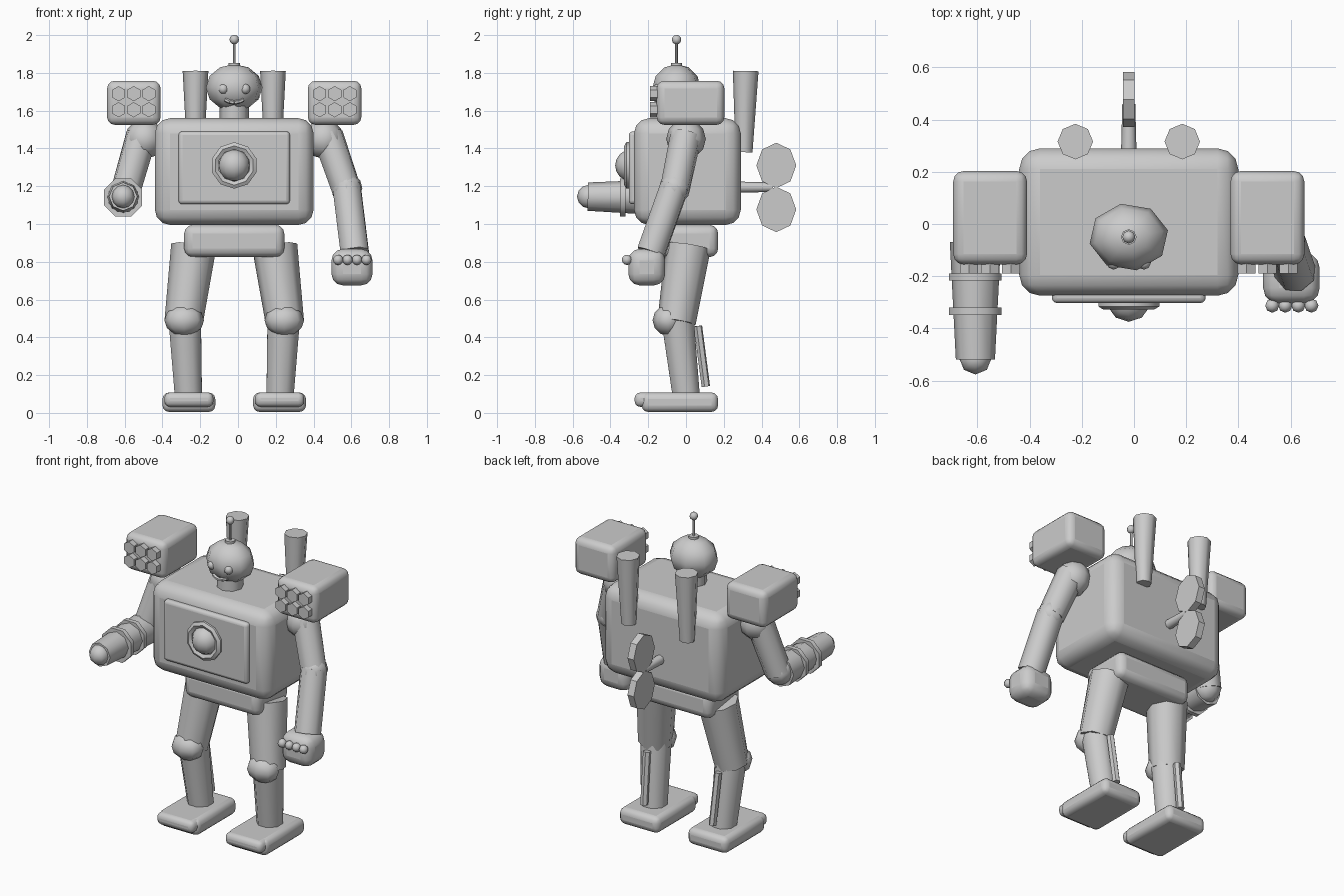
import bpy, bmesh, math
from mathutils import Vector, Matrix

if "Cube" in bpy.data.objects:
    bpy.data.objects.remove(bpy.data.objects["Cube"])

CX = -0.02  # body centre line


def finish(name, bm, matrix, angle=50, bevel=0.0):
    mesh = bpy.data.meshes.new(name)
    bm.to_mesh(mesh)
    bm.free()
    mesh.transform(matrix)
    ob = bpy.data.objects.new(name, mesh)
    bpy.context.collection.objects.link(ob)
    if bevel:
        mod = ob.modifiers.new("bevel", 'BEVEL')
        mod.width = bevel
        mod.segments = 3
        mod.limit_method = 'NONE'
    bpy.ops.object.select_all(action='DESELECT')
    ob.select_set(True)
    bpy.context.view_layer.objects.active = ob
    bpy.ops.object.shade_smooth_by_angle(angle=math.radians(angle))
    return ob


def box(name, lo, hi, bevel):
    lo, hi = Vector(lo), Vector(hi)
    bm = bmesh.new()
    bmesh.ops.create_cube(bm, size=1)
    m = Matrix.Translation((lo + hi) / 2) @ Matrix.Diagonal((*(hi - lo), 1))
    return finish(name, bm, m, bevel=bevel)


def rod(name, a, b, r1, r2=None, sides=8, angle=50):
    a, b = Vector(a), Vector(b)
    bm = bmesh.new()
    bmesh.ops.create_cone(bm, cap_ends=True, segments=sides, radius1=r1,
                          radius2=r1 if r2 is None else r2, depth=(b - a).length)
    rot = (b - a).to_track_quat('Z', 'Y').to_matrix().to_4x4()
    return finish(name, bm, Matrix.Translation((a + b) / 2) @ rot, angle)


def ball(name, c, r, seg=8, rings=6, rot=None):
    r = (r, r, r) if isinstance(r, float) else r
    bm = bmesh.new()
    bmesh.ops.create_uvsphere(bm, u_segments=seg, v_segments=rings, radius=1)
    m = Matrix.Translation(c) @ Matrix.Diagonal((*r, 1)) @ (rot or Matrix())
    return finish(name, bm, m, 65)


def ring(name, c, major, minor, n=8, k=4):
    # torus around the y axis
    bm = bmesh.new()
    grid = []
    for i in range(n):
        a = math.tau * (i + 0.5) / n
        row = []
        for j in range(k):
            t = math.tau * (j + 0.5) / k
            r = major + minor * math.cos(t)
            row.append(bm.verts.new((r * math.cos(a), minor * math.sin(t), r * math.sin(a))))
        grid.append(row)
    for i in range(n):
        for j in range(k):
            p, q = grid[i], grid[(i + 1) % n]
            bm.faces.new((p[j], q[j], q[(j + 1) % k], p[(j + 1) % k]))
    bmesh.ops.recalc_face_normals(bm, faces=bm.faces)
    return finish(name, bm, Matrix.Translation(c))


# Torso, chest plate, pelvis
box("torso", (CX - 0.42, -0.275, 0.995), (CX + 0.42, 0.29, 1.56), 0.08)
box("chest_plate", (CX - 0.295, -0.303, 1.105), (CX + 0.295, -0.24, 1.49), 0.02)
box("pelvis", (CX - 0.265, -0.15, 0.825), (CX + 0.265, 0.17, 0.995), 0.045)

# Chest light
ring("chest_light_ring", (CX, -0.305, 1.31), 0.104, 0.022, 10, 6)
ball("chest_light", (CX, -0.29, 1.31), 0.085, 10, 8)

# Neck, head and face
rod("neck", (CX, -0.05, 1.52), (CX, -0.05, 1.65), 0.077)
ball("head", (CX, -0.05, 1.722), (0.153, 0.13, 0.124), 8, 6, Matrix.Rotation(0.2, 4, 'Z'))
mouth_pts = [(CX + 0.012 * i, -0.158 + 0.0006 * i * i, 1.643 + 0.0009 * i * i) for i in range(-4, 5, 2)]
for i in range(4):
    rod("mouth", mouth_pts[i], mouth_pts[i + 1], 0.011, sides=6)

# Antenna
rod("antenna_base", (CX, -0.05, 1.825), (CX, -0.05, 1.853), 0.03)
rod("antenna_rod", (CX, -0.05, 1.84), (CX, -0.05, 1.97), 0.007, sides=6)
ball("antenna_tip", (CX, -0.05, 1.976), 0.025)

# Wind-up key on the back
rod("key_shaft", (CX, 0.26, 1.195), (CX, 0.46, 1.195), 0.03, 0.025)
for z in (1.31, 1.077):
    blade = rod("key_blade", (-0.022, 0, 0), (0.022, 0, 0), 0.12, angle=30)
    blade.data.transform(Matrix.Translation((CX, 0.478, z)) @ Matrix.Diagonal((1, 0.88, 1, 1)))

for s in (-1, 1):
    def P(x, y, z):
        return (CX + s * x, y, z)

    def side_box(name, x0, x1, y0, y1, z0, z1, bevel):
        xs = sorted((CX + s * x0, CX + s * x1))
        box(name, (xs[0], y0, z0), (xs[1], y1, z1), bevel)

    ball("eye", P(0.058, -0.148, 1.715), 0.027)
    rod("exhaust_stack", P(0.205, 0.307, 1.38), P(0.205, 0.316, 1.81), 0.045, 0.068)

    # Missile pods with two rows of three tubes
    side_box("shoulder_pod", 0.39, 0.673, -0.155, 0.203, 1.525, 1.758, 0.04)
    for x in (0.452, 0.532, 0.612):
        for z in (1.605, 1.69):
            rod("pod_tube", P(x, -0.13, z), P(x, -0.19, z), 0.04, sides=6, angle=30)

    # Legs
    rod("thigh", P(0.215, 0.012, 0.88), P(0.268, -0.05, 0.48), 0.12, 0.102)
    ball("knee", P(0.265, -0.095, 0.49), (0.105, 0.082, 0.082))
    rod("shin", P(0.262, -0.045, 0.5), P(0.243, 0.0, 0.1), 0.093, 0.078)
    rod("calf_piston", P(0.25, 0.063, 0.46), P(0.24, 0.105, 0.14), 0.023, sides=6)
    side_box("foot", 0.1, 0.38, -0.235, 0.17, 0.005, 0.108, 0.035)
    side_box("toe_cap", 0.11, 0.37, -0.272, -0.12, 0.032, 0.108, 0.03)
    ball("shoulder", P(0.475, 0.0, 1.45), 0.105)

# Arm with fist
rod("fist_upper_arm", (0.475, 0.0, 1.47), (0.575, -0.06, 1.18), 0.085, 0.08)
ball("fist_elbow", (0.575, -0.06, 1.19), 0.083)
rod("fist_forearm", (0.575, -0.06, 1.2), (0.618, -0.185, 0.85), 0.08)
box("fist", (0.495, -0.305, 0.675), (0.712, -0.11, 0.868), 0.06)
for i in range(4):
    ball("knuckle", (0.53 + 0.05 * i, -0.313, 0.81), 0.027)

# Arm with cannon
rod("cannon_upper_arm", (-0.51, 0.0, 1.47), (-0.605, -0.06, 1.14), 0.085, 0.08)
ball("cannon_elbow", (-0.605, -0.07, 1.145), 0.085)
rod("cannon", (-0.608, -0.07, 1.14), (-0.608, -0.52, 1.145), 0.098, 0.075)
for y in (-0.203, -0.335):
    ring("cannon_band", (-0.608, y, 1.14), 0.095, 0.02)
ball("cannon_tip", (-0.608, -0.515, 1.145), 0.062)
